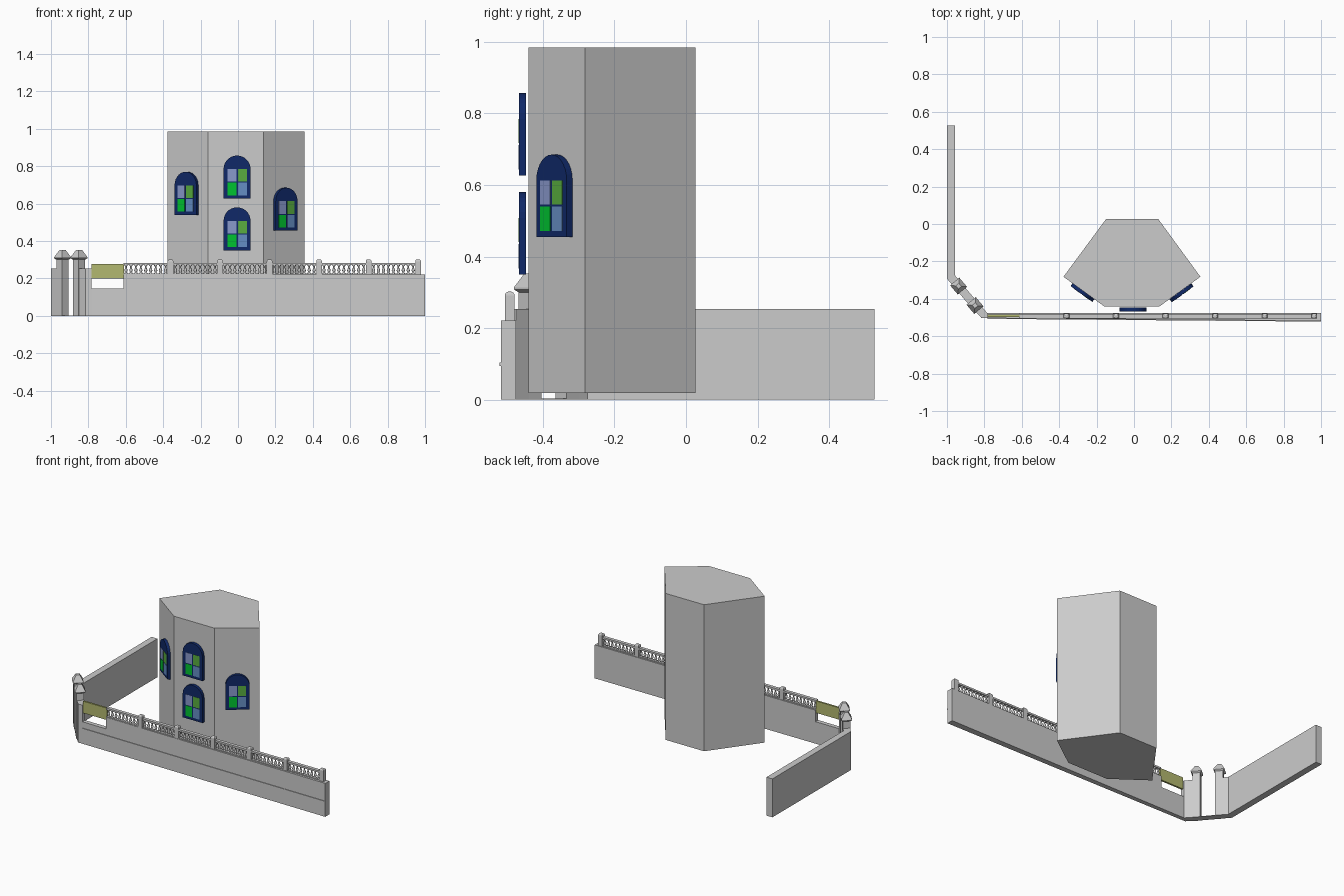
import bpy, bmesh, math
from mathutils import Vector, Matrix

if "Cube" in bpy.data.objects:
    bpy.data.objects.remove(bpy.data.objects["Cube"])


def material(name, rgb):
    m = bpy.data.materials.new(name)
    m.diffuse_color = (*rgb, 1)
    m.use_nodes = True
    m.node_tree.nodes["Principled BSDF"].inputs["Base Color"].default_value = m.diffuse_color
    return m


NAVY = material("navy", (0.005, 0.022, 0.14))
OLIVE = material("olive", (0.45, 0.48, 0.16))
PANES = [material("lilac_glass", (0.25, 0.32, 0.6)), material("leaf_glass", (0.1, 0.42, 0.05)),
         material("green_glass", (0.0, 0.55, 0.03)), material("blue_glass", (0.13, 0.27, 0.55))]


def finish(name, bm, mat=None, loc=(0, 0, 0), rot=0):
    bmesh.ops.recalc_face_normals(bm, faces=bm.faces)
    me = bpy.data.meshes.new(name)
    bm.to_mesh(me)
    bm.free()
    if mat:
        me.materials.append(mat)
    ob = bpy.data.objects.new(name, me)
    ob.location = loc
    ob.rotation_euler.z = rot
    bpy.context.collection.objects.link(ob)
    return ob


def extrude(name, pts, vec, mat=None, loc=(0, 0, 0), rot=0):
    """Solid made by sweeping a closed 3D outline along vec."""
    bm = bmesh.new()
    face = bm.faces.new([bm.verts.new(p) for p in pts])
    new = bmesh.ops.extrude_face_region(bm, geom=[face])["geom"]
    bmesh.ops.translate(bm, vec=vec, verts=[v for v in new if isinstance(v, bmesh.types.BMVert)])
    return finish(name, bm, mat, loc, rot)


def plan(name, pts, z0, z1, mat=None):
    return extrude(name, [(x, y, z0) for x, y in pts], (0, 0, z1 - z0), mat)


def box(name, lo, hi, mat=None, loc=(0, 0, 0), rot=0):
    pts = [(lo[0], lo[1], lo[2]), (hi[0], lo[1], lo[2]), (hi[0], hi[1], lo[2]), (lo[0], hi[1], lo[2])]
    return extrude(name, pts, (0, 0, hi[2] - lo[2]), mat, loc, rot)


def lathe(name, profile, sides, loc, rot=0, phase=0):
    bm = bmesh.new()
    rings = []
    for r, z in profile:
        rings.append([bm.verts.new((r * math.cos(phase + k * math.tau / sides),
                                    r * math.sin(phase + k * math.tau / sides), z)) for k in range(sides)])
    for a, b in zip(rings, rings[1:]):
        for k in range(sides):
            n = (k + 1) % sides
            bm.faces.new((a[k], a[n], b[n], b[k]))
    bm.faces.new(rings[0])
    bm.faces.new(rings[-1])
    return finish(name, bm, None, loc, rot)


# six-sided tower
plan("tower", [(-0.15, 0.026), (-0.377, -0.282), (-0.16, -0.44), (0.137, -0.44),
               (0.355, -0.282), (0.13, 0.026)], 0.018, 0.985)


# arched windows with four coloured panes
def window(name, loc, deg):
    rot, r = math.radians(deg), 0.072
    arch = [(-r, 0.01, 0), (r, 0.01, 0)]
    arch += [(r * math.cos(a), 0.01, 0.158 + r * math.sin(a))
             for a in [math.pi * k / 14 for k in range(15)]]
    extrude(name + "_frame", arch, (0, -0.02, 0), NAVY, loc, rot)
    for i, mat in enumerate(PANES):
        x = (-0.052, 0.004)[i % 2]
        z = (0.09, 0.017)[i // 2]
        box(f"{name}_pane_{i}", (x, -0.0115, z), (x + 0.048, -0.009, z + 0.068), mat, loc, rot)


window("upper_window", (-0.005, -0.457, 0.627), 0)
window("lower_window", (-0.005, -0.457, 0.35), 0)
window("left_window", (-0.275, -0.366, 0.54), -36)
window("right_window", (0.254, -0.368, 0.455), 36)

# front wall with a low notch at its left end, and a string course
wall_y = lambda x: -0.503 - 0.015 * (x + 0.79) / 1.79
for name, x0, x1, top in (("front_wall", -0.612, 1, 0.221), ("low_front_wall", -0.784, -0.612, 0.145)):
    plan(name, [(x0, -0.476), (x0, wall_y(x0)), (x1, wall_y(x1)), (x1, -0.476)], 0, top)
plan("string_course", [(-0.784, -0.49), (-0.784, wall_y(-0.784) - 0.004),
                       (1, wall_y(1) - 0.004), (1, -0.49)], 0.094, 0.104)
box("notch_panel", (-0.784, -0.496, 0.2), (-0.61, -0.484, 0.278), OLIVE)

# balustrade: rails, posts with rounded heads, turned balusters
BY = -0.493
box("bottom_rail", (-0.612, BY - 0.01, 0.219), (0.963, BY + 0.01, 0.226))
box("top_rail", (-0.612, BY - 0.011, 0.271), (0.963, BY + 0.011, 0.283))
posts = [-0.361 + 0.2648 * i for i in range(6)]
for i, x in enumerate(posts):
    bm = bmesh.new()
    bmesh.ops.create_cube(bm, size=1, matrix=Matrix.Translation((0, 0, 0.26)) @ Matrix.Diagonal((0.03, 0.027, 0.084, 1)))
    top = [e for e in bm.edges if all(v.co.z > 0.28 for v in e.verts)]
    bmesh.ops.bevel(bm, geom=top, offset=0.011, segments=4, profile=0.5, affect='EDGES')
    finish(f"post_{i}", bm, None, (x, BY, 0))

profile = [(0.008, 0.225), (0.008, 0.23), (0.004, 0.233), (0.009, 0.241), (0.008, 0.247),
           (0.004, 0.258), (0.004, 0.264), (0.008, 0.268), (0.008, 0.272)]
mesh = None
spans = list(zip([-0.625] + posts[:-1], posts))
for s, (a, b) in enumerate(spans):
    for k in range(1, 10):
        x = a + (b - a) * k / 10
        if mesh is None:
            first = lathe("baluster_0_1", profile, 8, (x, BY, 0))
            mesh = first.data
            for p in mesh.polygons:
                p.use_smooth = len(p.vertices) == 4
        else:
            ob = bpy.data.objects.new(f"baluster_{s}_{k}", mesh)
            ob.location = (x, BY, 0)
            bpy.context.collection.objects.link(ob)

# side wall and the diagonal gate stubs
plan("side_wall", [(-1, 0.527), (-1, -0.292), (-0.957, -0.275), (-0.957, 0.527)], 0, 0.254)
A, B = Vector((-0.938, -0.332)), Vector((-0.85, -0.436))
d = (B - A).normalized()
n = Vector((-d.y, d.x)) * 0.022
plan("left_gate_stub", [(-1, -0.292), A - n, A + n, (-0.957, -0.275)], 0, 0.254)
plan("right_gate_stub", [B - n, (-0.815, -0.503), (-0.784, -0.503), (-0.784, -0.476), B + n], 0, 0.254)
plan("gate_sill", [A - n, B - n, B + n, A + n], 0, 0.003)

# gate piers with pyramid caps
ang = math.atan2(d.y, d.x)
q = math.sqrt(0.5)
pier = [(0.046 * q, 0), (0.046 * q, 0.3), (0.064 * q, 0.308), (0.064 * q, 0.314), (0.022 * q, 0.353)]
for name, p in (("left_pier", A), ("right_pier", B)):
    lathe(name, pier, 4, (p.x, p.y, 0), ang, math.pi / 4)
